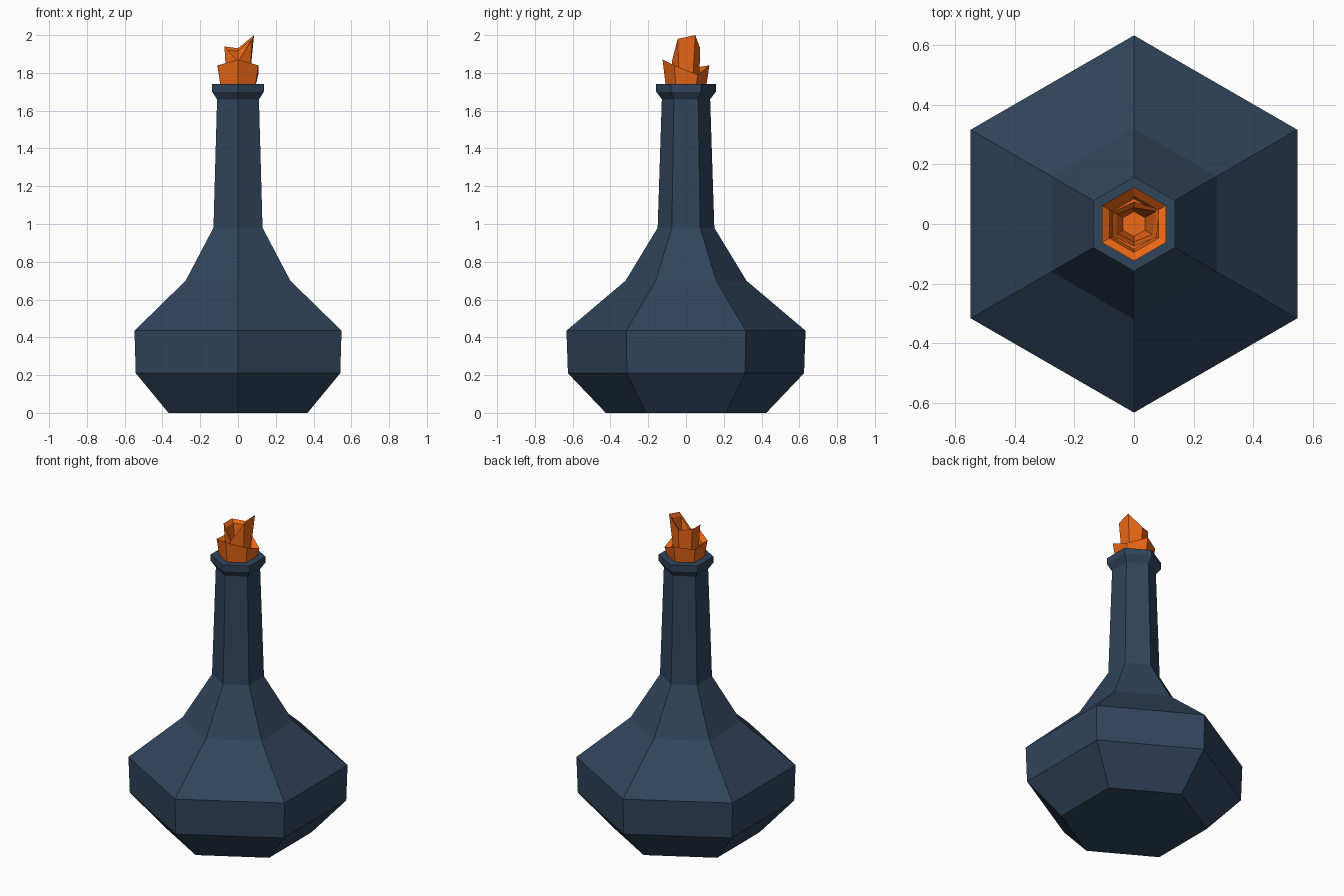
import bpy, bmesh
from math import sin, cos, radians

if "Cube" in bpy.data.objects:
    bpy.data.objects.remove(bpy.data.objects["Cube"])

SIDES = 6


def material(name, rgb):
    m = bpy.data.materials.new(name)
    m.diffuse_color = (*rgb, 1)
    m.use_nodes = True
    m.node_tree.nodes["Principled BSDF"].inputs["Base Color"].default_value = m.diffuse_color
    return m


def loft(name, rings, mat):
    """Hexagonal loft; each ring is (radius, height or six heights).
    Corners start at +x/-y and run anticlockwise, so index 5 is the front."""
    bm = bmesh.new()
    loops = []
    for r, z in rings:
        zs = z if isinstance(z, (list, tuple)) else [z] * SIDES
        rs = r if isinstance(r, (list, tuple)) else [r] * SIDES
        loops.append([bm.verts.new((rs[i] * cos(radians(60 * i - 30)),
                                    rs[i] * sin(radians(60 * i - 30)), zs[i]))
                      for i in range(SIDES)])
    for a, b in zip(loops, loops[1:]):
        for i in range(SIDES):
            j = (i + 1) % SIDES
            bm.faces.new((a[i], a[j], b[j], b[i]))
    bm.faces.new(loops[0][::-1])
    bm.faces.new(loops[-1])
    # jagged quads are bent, so split them into flat triangles
    bmesh.ops.triangulate(bm, faces=[f for f in bm.faces if len(f.verts) == 4 and
                                     any(abs((v.co - f.verts[0].co).dot(f.normal)) > 1e-4
                                         for v in f.verts)])
    bmesh.ops.recalc_face_normals(bm, faces=bm.faces)
    me = bpy.data.meshes.new(name)
    bm.to_mesh(me)
    bm.free()
    me.materials.append(mat)
    ob = bpy.data.objects.new(name, me)
    bpy.context.collection.objects.link(ob)
    return ob


glass = material("dark_blue_glass", (0.030, 0.058, 0.105))
cloth = material("orange_cloth", (0.85, 0.14, 0.008))

# Bottle: body, shoulder, neck and lip
loft("bottle", [(0.425, 0), (0.625, 0.21), (0.633, 0.435), (0.32, 0.70),
                (0.15, 0.98), (0.128, 1.66), (0.158, 1.70), (0.158, 1.74)], glass)

# Stopper rag: outer flared collar with an uneven rim
loft("rag_collar", [(0.108, 1.735), (0.124, [1.84, 1.79, 1.84, 1.83, 1.84, 1.87]),
                    (0.095, [1.82, 1.78, 1.81, 1.81, 1.82, 1.84]), (0.085, 1.77)], cloth)

# Stopper rag: inner tuft, open on top, with a tall point on the right
loft("rag_tuft", [(0.07, 1.75),
                  ([0.088, 0.098, 0.075, 0.083, 0.083, 0.075],
                   [1.98, 2.00, 1.93, 1.94, 1.94, 1.86]),
                  ([0.07, 0.085, 0.055, 0.065, 0.065, 0.06],
                   [1.96, 1.98, 1.915, 1.92, 1.92, 1.85]),
                  (0.042, 1.80)], cloth)
